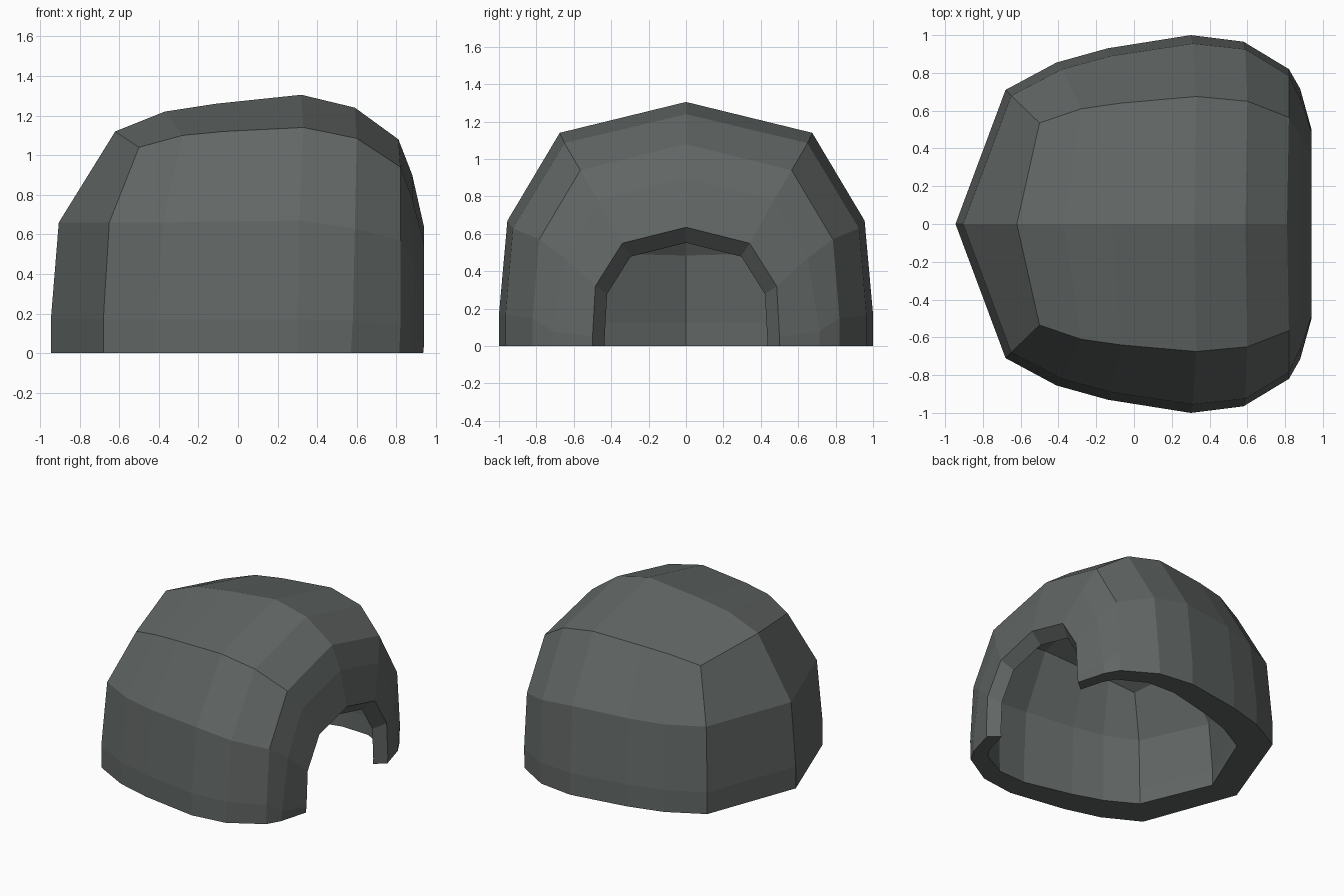
import bpy, bmesh

if "Cube" in bpy.data.objects:
    bpy.data.objects.remove(bpy.data.objects["Cube"])

# Half profiles, back to front; each runs base, low, mid, shoulder, crown
stations = [
    [(-.945, 0, 0), (-.945, 0, .17), (-.905, 0, .66), (-.62, 0, 1.12), (-.62, 0, 1.12)],
    [(-.68, .71, 0), (-.68, .71, .17), (-.65, .68, .66), (-.50, .535, 1.04), (-.62, 0, 1.12)],
    [(-.41, .855, 0), (-.41, .855, .17), (-.38, .82, .66), (-.28, .61, 1.10), (-.37, 0, 1.22)],
    [(-.14, .93, 0), (-.14, .93, .17), (-.12, .89, .665), (-.07, .64, 1.12), (-.11, 0, 1.26)],
    [(.30, 1.0, 0), (.30, 1.0, .17), (.31, .955, .67), (.33, .675, 1.14), (.32, 0, 1.305)],
    [(.57, .965, 0), (.58, .965, .165), (.59, .925, .63), (.60, .65, 1.085), (.59, 0, 1.24)],
    [(.815, .82, 0), (.82, .82, .15), (.82, .785, .57), (.82, .565, .94), (.81, 0, 1.08)],
    [(.875, .715, 0), (.88, .715, .08), (.885, .65, .47), (.88, .47, .78), (.88, 0, .90)],
    [(.935, .50, 0), (.94, .50, .05), (.94, .485, .32), (.94, .34, .55), (.94, 0, .635)],
]


def inner_point(co):
    """The cavity is a scaled shell, thin at the opening and thick at the back."""
    f = (co.x + .68) / 1.62
    s = .75 + .12 * f
    return (-.5 + 1.36 * f, co.y * s, co.z * s)


bm = bmesh.new()

# Outer skin, both halves
for side in (1, -1):
    grid = [[bm.verts.new((x, side * y, z)) for x, y, z in st] for st in stations]
    for a, b in zip(grid, grid[1:]):
        for j in range(4):
            bm.faces.new((a[j], b[j], b[j + 1], a[j + 1]))
bmesh.ops.remove_doubles(bm, verts=bm.verts[:], dist=.001)

# Inner skin and the rim joining it to the outer skin
outer_faces = bm.faces[:]
rim_edges = [e for e in bm.edges if e.is_boundary]
inner = {v: bm.verts.new(inner_point(v.co)) for v in bm.verts[:]}
for f in outer_faces:
    bm.faces.new([inner[v] for v in reversed(f.verts)])
for e in rim_edges:
    a, b = e.verts
    bm.faces.new((a, b, inner[b], inner[a]))
bmesh.ops.recalc_face_normals(bm, faces=bm.faces[:])

mesh = bpy.data.meshes.new("domed_shell")
bm.to_mesh(mesh)
bm.free()
shell = bpy.data.objects.new("domed_shell", mesh)
bpy.context.collection.objects.link(shell)

# Dark grey finish
mat = bpy.data.materials.new("dark_grey")
mat.diffuse_color = (.12, .135, .13, 1)
mat.use_nodes = True
mat.node_tree.nodes["Principled BSDF"].inputs["Base Color"].default_value = mat.diffuse_color
mesh.materials.append(mat)
